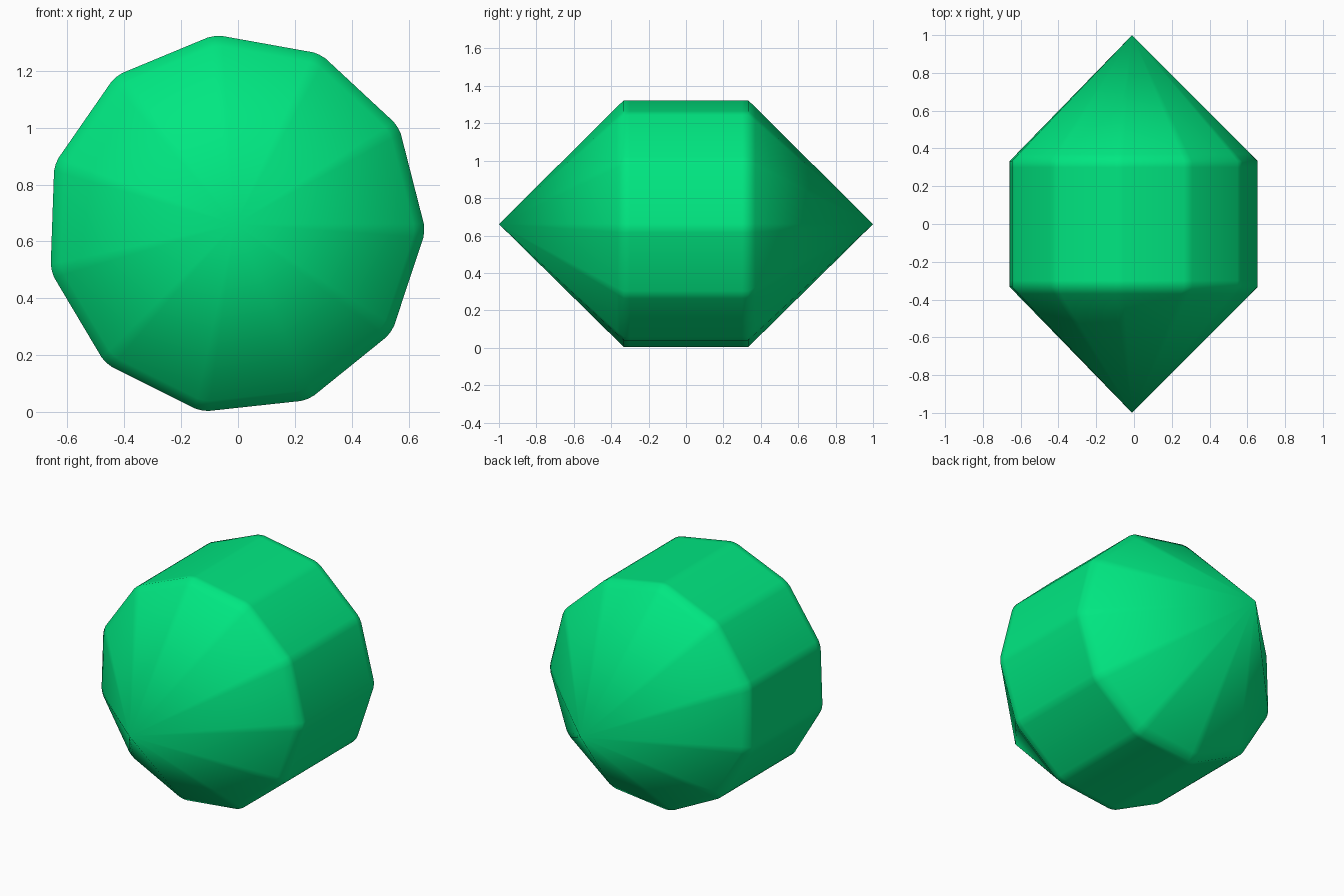
import bpy, bmesh
from math import cos, sin, radians, pi
from mathutils import Vector

if "Cube" in bpy.data.objects:
    bpy.data.objects.remove(bpy.data.objects["Cube"])

SIDES, R, Z, CX = 11, 0.67, 0.661, -0.01
START = radians(-2)

# Eleven-sided cross-section with slightly rounded corners
corners = [Vector((cos(START + i * 2 * pi / SIDES), sin(START + i * 2 * pi / SIDES))) * R
           for i in range(SIDES)]
section = []
for i, c in enumerate(corners):
    before = (corners[i - 1] - c).normalized() * 0.025
    after = (corners[(i + 1) % SIDES] - c).normalized() * 0.025
    section += [c + before, c * (0.665 / R), c + after]

# Drum rings with support loops beside each rim: (y, scale)
half = [(0.37, 0.945), (0.333, 1.0), (0.30, 1.0)]
rings = [(-y, s) for y, s in half] + [(y, s) for y, s in reversed(half)]

bm = bmesh.new()
loops = [[bm.verts.new((CX + p.x * s, y, Z + p.y * s)) for p in section] for y, s in rings]
front, back = (bm.verts.new((CX, y, Z)) for y in (-1, 1))
n = len(section)
for i in range(n):
    j = (i + 1) % n
    for a, b in zip(loops, loops[1:]):
        bm.faces.new((a[i], a[j], b[j], b[i]))
    # Pointed ends
    bm.faces.new((front, loops[0][j], loops[0][i]))
    bm.faces.new((back, loops[-1][i], loops[-1][j]))
bmesh.ops.recalc_face_normals(bm, faces=bm.faces)
for f in bm.faces:
    f.smooth = True

mesh = bpy.data.meshes.new("gem")
bm.to_mesh(mesh)
bm.free()
gem = bpy.data.objects.new("gem", mesh)
bpy.context.collection.objects.link(gem)

# Emerald colour
mat = bpy.data.materials.new("emerald")
mat.diffuse_color = (0.0, 0.8, 0.22, 1)
mat.use_nodes = True
mat.node_tree.nodes["Principled BSDF"].inputs["Base Color"].default_value = mat.diffuse_color
mesh.materials.append(mat)
